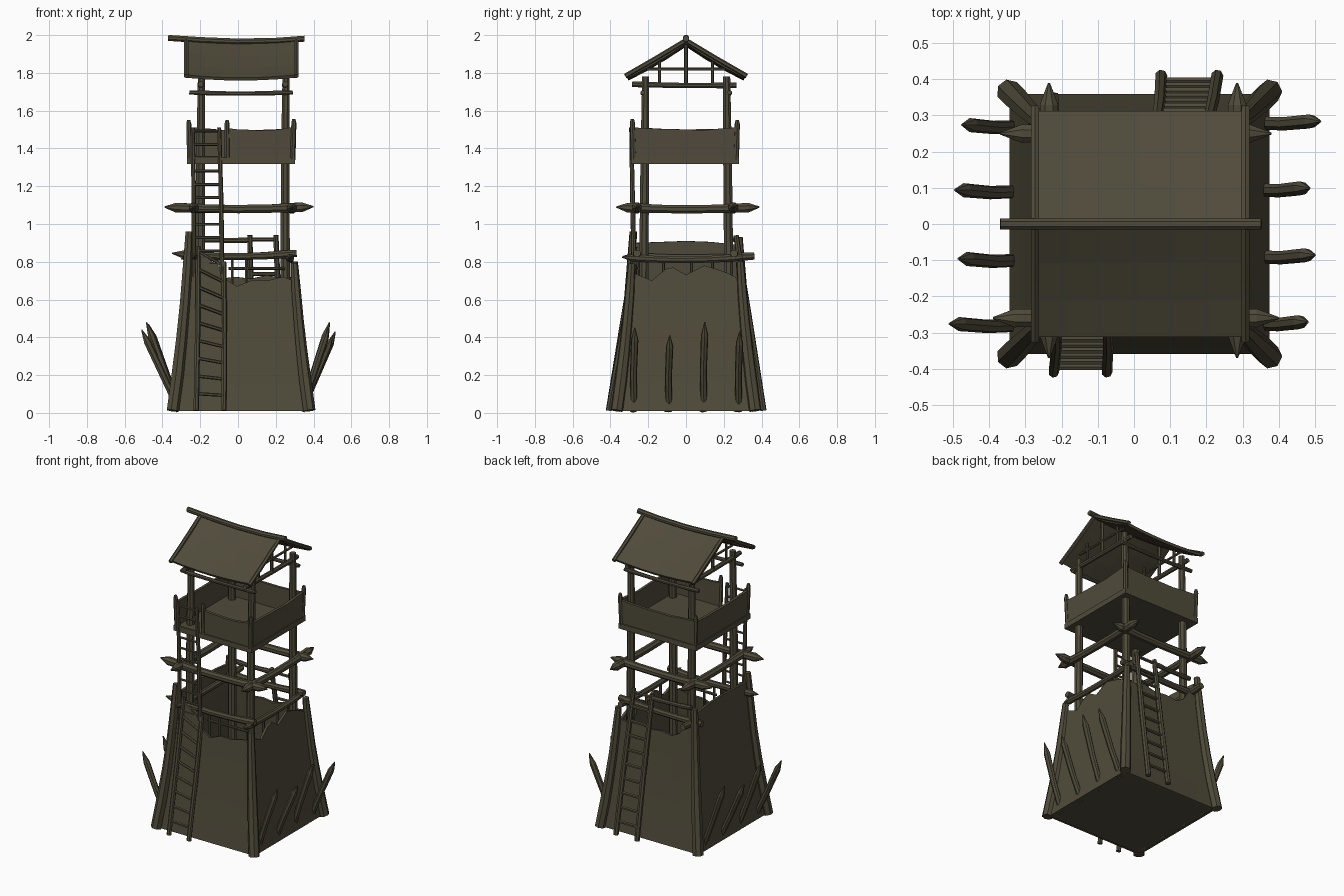
import bpy, bmesh, math, random
from mathutils import Vector

if "Cube" in bpy.data.objects:
    bpy.data.objects.remove(bpy.data.objects["Cube"])

random.seed(4)
wood = bpy.data.materials.new("dark_olive_wood")
wood.diffuse_color = (0.08, 0.07, 0.042, 1)
wood.use_nodes = True
wood.node_tree.nodes["Principled BSDF"].inputs["Base Color"].default_value = wood.diffuse_color
CX = 0.015  # the tower sits slightly right of centre


def finish(name, bm):
    bmesh.ops.recalc_face_normals(bm, faces=bm.faces)
    me = bpy.data.meshes.new(name)
    bm.to_mesh(me)
    bm.free()
    me.materials.append(wood)
    ob = bpy.data.objects.new(name, me)
    bpy.context.collection.objects.link(ob)
    return ob


def log(name, pts, radii, sides=8):
    """Faceted log swept through points, one radius per point (number = constant)."""
    pts = [Vector(p) for p in pts]
    if not isinstance(radii, (list, tuple)):
        radii = [radii] * len(pts)
    bm = bmesh.new()
    axis = (pts[-1] - pts[0]).normalized()
    ref = Vector((0, 0, 1)) if abs(axis.z) < 0.9 else Vector((0, 1, 0))
    rings = []
    for i, p in enumerate(pts):
        d = (pts[min(i + 1, len(pts) - 1)] - pts[max(i - 1, 0)]).normalized()
        u = d.cross(ref).normalized()
        v = d.cross(u)
        rings.append([bm.verts.new(p + radii[i] * (u * math.cos(a) + v * math.sin(a)))
                      for a in [2 * math.pi * (k + 0.5) / sides for k in range(sides)]])
    for a, b in zip(rings, rings[1:]):
        for k in range(sides):
            bm.faces.new((a[k], a[(k + 1) % sides], b[(k + 1) % sides], b[k]))
    bm.faces.new(rings[0])
    bm.faces.new(rings[-1])
    return finish(name, bm)


def beam(name, a, b, r, sag=0.012, tip0=True, tip1=True):
    """Sagging horizontal log, with optional sharpened ends."""
    a, b = Vector(a), Vector(b)
    n = (b - a).length
    ts = [0, 0.06 / n, 0.3, 0.5, 0.72, 1 - 0.06 / n, 1]
    rr = [0.003 if tip0 else r, r * 1.15, r, r, r, r * 1.15, 0.003 if tip1 else r]
    log(name, [a.lerp(b, t) - Vector((0, 0, sag * 4 * t * (1 - t))) for t in ts], rr)


def sheet(name, columns, thick):
    """Grid of points, thickened on both sides."""
    bm = bmesh.new()
    g = [[bm.verts.new(p) for p in c] for c in columns]
    for a, b in zip(g, g[1:]):
        for k in range(len(a) - 1):
            bm.faces.new((a[k], b[k], b[k + 1], a[k + 1]))
    ob = finish(name, bm)
    m = ob.modifiers.new("thickness", "SOLIDIFY")
    m.thickness, m.offset = thick, 0


def box(name, lo, hi):
    bm = bmesh.new()
    bmesh.ops.create_cube(bm, size=1)
    for v in bm.verts:
        v.co = Vector([l + (h - l) * (c + 0.5) for l, h, c in zip(lo, hi, v.co)])
    return finish(name, bm)


def half(z):  # half width of the flared base at height z
    return 0.353 - 0.145 * z + 0.055 * z * z


# Flared base walls with broken top edges: (u from -1 to 1, height)
sides = {
    "front": ([(-1, .88), (-.75, .84), (-.55, .8), (-.4, .77), (-.25, .7), (-.08, .67),
               (.2, .7), (.5, .7), (.8, .72), (1, .7)], lambda u, h: (u * h, -h)),
    "back": ([(-1, .88), (-.8, .82), (-.6, .74), (-.4, .71), (-.1, .72), (.2, .71),
              (.5, .73), (.8, .71), (1, .72)], lambda u, h: (u * h, h)),
    "right": ([(-1, .74), (-.65, .7), (-.4, .76), (-.25, .77), (0, .73), (.35, .78),
               (.6, .76), (.8, .74), (1, .71)], lambda u, h: (h, u * h)),
    "left": ([(-1, .9), (-.5, .905), (0, .91), (.5, .905), (1, .89)], lambda u, h: (-h, u * h)),
}
for side, (top, place) in sides.items():
    cols = []
    for u, zt in top:
        zs = [0.01 + (zt - 0.01) * k / 5 for k in range(6)]
        cols.append([(place(u, half(z))[0] + CX, place(u, half(z))[1], z) for z in zs])
    sheet("base_wall_" + side, cols, 0.016)
box("base_bottom", (CX - .35, -.35, .01), (CX + .35, .35, .025))

# Curved corner logs of the base
for sx, sy, h in [(-1, -1, .96), (-1, 1, .93), (1, -1, .79), (1, 1, .8)]:
    zs = [0.012 + (h - 0.012) * k / 5 for k in range(6)]
    log("base_corner_log", [(CX + sx * (half(z) + .01), sy * (half(z) + .015), z) for z in zs],
        [.034, .034, .031, .028, .026, .02], 7)

# Leaning stakes on the left and right flanks
for sx, data in [(1, [(-.275, .48, .45), (-.09, .5, .41), (.095, .485, .48), (.28, .515, .43)]),
                 (-1, [(-.28, .51, .44), (-.1, .485, .48), (.09, .495, .42), (.27, .475, .47)])]:
    for y, x1, z1 in data:
        x0 = .335 if sx > 0 else .31
        a, b = Vector((sx * x0, y, 0.01)), Vector((sx * x1, y + .004, z1))
        log("defence_stake", [a, a.lerp(b, .45) + Vector((0, -.005, 0)), a.lerp(b, .85), b],
            [.018, .019, .02, .003], 7)

# Tall tower posts
PX, PY = (-.198, .25), (-.218, .22)
for x in PX:
    for y in PY:
        log("tower_post", [(x - .008 * (x < 0), y * 1.04, .02), (x, y * 1.02, .9), (x, y, 1.35),
                           (x + .004, y * .98, 1.78)], [.027, .026, .025, .02])

# Two tiers of sagging cross beams
for s, y in ((0, -.26), (1, .25)):
    beam("middle_beam_x", (-.39 + .02 * s, y, 1.09), (.4 - .02 * s, y, 1.092), .024)
for s, x in ((0, -.235), (1, .285)):
    beam("middle_beam_y", (x, -.37, 1.09), (x, .39, 1.09), .024)
beam("lower_beam_front", (-.35, -.26, .845), (.31, -.26, .845), .02, .018, True, False)
beam("lower_beam_back", (-.3, .255, .83), (.31, .255, .845), .02, .01, False, False)
beam("lower_beam_right", (.275, -.34, .825), (.275, .3, .825), .019, .015, True, False)
beam("lower_beam_left", (-.228, -.33, .83), (-.228, .362, .83), .02, .01, True, False)
beam("upper_rail_back", (-.22, .26, .92), (.07, .27, .915), .014, .004, False, False)
beam("thin_rail_front", (-.05, -.25, .765), (.25, -.25, .765), .008, 0, False, False)
for x in (-.03, .045):
    log("small_stay", [(x, -.255, .66), (x, -.255, .83)], .008, 6)
for y in (-.12, .03, .14):
    log("small_stay", [(.272, y, .7), (.272, y, .82)], .008, 6)


# Ladders: two rails from bottom to top, with evenly spaced rungs
def ladder(name, l0, r0, l1, r1, gap, r):
    l0, r0, l1, r1 = map(Vector, (l0, r0, l1, r1))
    for a, b in ((l0, l1), (r0, r1)):
        log(name + "_rail", [a, a.lerp(b, .5) + Vector((.003, 0, 0)), b], [r, r, r * .85], 7)
    n = int((l1 - l0).length / gap)
    for i in range(1, n + 1):
        t = (i - .05) / (n + .2)
        log(name + "_rung", [l0.lerp(l1, t), r0.lerp(r1, t)], r * .6, 6)


ladder("front_lower_ladder", (-.222, -.41, .012), (-.075, -.41, .012),
       (-.212, -.27, .88), (-.075, -.27, .8), .092, .015)
ladder("front_upper_ladder", (-.235, -.275, .72), (-.085, -.275, .72),
       (-.24, -.29, 1.51), (-.1, -.29, 1.51), .07, .013)
ladder("back_ladder", (.075, .41, .012), (.23, .41, .012),
       (.062, .265, .94), (.2, .265, .94), .092, .017)

# Lookout platform: floor, parapet and its little posts
X0, X1, Y0, Y1 = -.27, .303, -.292, .28
box("platform_floor", (X0, Y0, 1.317), (X1, Y1, 1.352))


def parapet(name, a, b):
    a, b = Vector(a), Vector(b)
    n = 6
    cols = []
    for i in range(n + 1):
        p = a.lerp(b, i / n)
        h = 1.51 - .012 * math.sin(math.pi * i / n) + random.uniform(-.004, .004)
        cols.append([(p.x, p.y, 1.34), (p.x * 1.01, p.y * 1.01, h)])
    sheet(name, cols, .018)


xa, xb, ya, yb = X0 + .015, X1 - .015, Y0 + .015, Y1 - .015
parapet("parapet_front", (-.06, ya, 0), (xb, ya, 0))
parapet("parapet_back", (xa, yb, 0), (xb, yb, 0))
parapet("parapet_left", (xa, ya, 0), (xa, yb, 0))
parapet("parapet_right", (xb, ya, 0), (xb, yb, 0))
for x, y, h in [(xa, ya, 1.55), (xb, ya, 1.555), (xa, yb, 1.55), (xb, yb, 1.55), (-.057, ya, 1.55)]:
    k = 1.025
    log("parapet_post", [(x, y, 1.34), (x * k, y * k, h - .02), (x * k, y * k, h)],
        [.016, .014, .009], 7)

# Ties under the roof
for y in PY:
    beam("roof_tie_x", (-.258, y * 1.05, 1.697), (.29, y * 1.05, 1.697), .012, .006, False, False)
for x in PX:
    beam("roof_tie_y", (x, -.285, 1.74), (x, .268, 1.735), .015, .004, False, False)
    # Gable framing
    log("collar_beam", [(x, -.21, 1.82), (x, .21, 1.82)], .008, 6)
    log("king_post", [(x, 0, 1.73), (x, 0, 1.96)], .011, 6)
    for y in (-.14, .14):
        log("gable_strut", [(x, y, 1.73), (x, y, 1.87)], .008, 6)


# Sagging roof slopes, edge rafters and ridge log
def sag(x):
    t = (x - CX) / .3
    return -.016 * (1 - t * t)


xs = [-.28 + .59 * i / 6 for i in range(7)]
for s in (-1, 1):
    sheet("roof_slope", [[(x, s * .308 * k / 3, 1.965 - .182 * k / 3 - .008 * math.sin(math.pi * k / 3)
                           + sag(x)) for k in range(4)] for x in xs], .017)
    for x in (-.274, .308):
        log("edge_rafter", [(x, 0, 1.972), (x, s * .16, 1.876), (x, s * .322, 1.783)], .013, 6)
log("ridge_log", [(x, 0, z) for x, z in
                  [(-.37, 1.985), (-.2, 1.974), (0, 1.966), (.2, 1.97), (.352, 1.981)]], .017)
